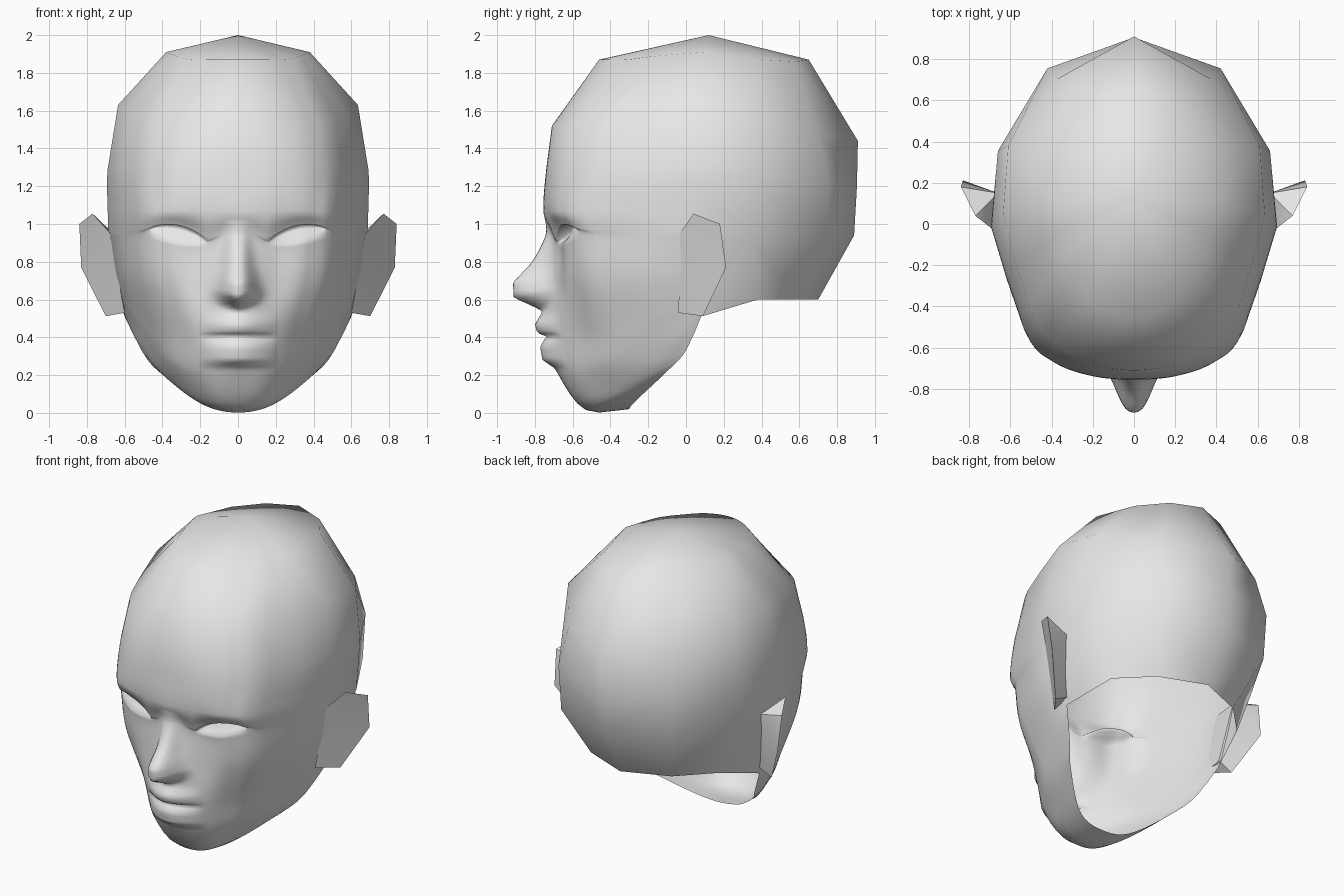
import bpy, bmesh, math
from mathutils import Vector

if "Cube" in bpy.data.objects:
    bpy.data.objects.remove(bpy.data.objects["Cube"])

skin = bpy.data.materials.new("light_grey")
skin.diffuse_color = (0.8, 0.8, 0.8, 1)
skin.use_nodes = True
skin.node_tree.nodes["Principled BSDF"].inputs["Base Color"].default_value = skin.diffuse_color

# Front half: levels from crown to jaw rim, columns from centre line to side
CROWN = [
    [(0, -.46, 1.87), (.14, -.42, 1.87), (.25, -.32, 1.87), (.33, -.15, 1.89), (.38, .10, 1.91)],
    [(0, -.71, 1.52), (.20, -.68, 1.52), (.38, -.58, 1.53), (.51, -.40, 1.56), (.635, .05, 1.63)],
    [(0, -.74, 1.29), (.22, -.72, 1.29), (.41, -.63, 1.29), (.55, -.44, 1.29), (.69, .00, 1.29)],
]
FACE = [
    [(0, -.755, 1.07), (.20, -.735, 1.07), (.39, -.67, 1.07), (.53, -.52, 1.07), (.69, -.02, 1.10)],
    [(0, -.72, .93), (.20, -.67, .93), (.38, -.63, .93), (.53, -.48, .93), (.685, .00, .95)],
    [(0, -.75, .70), (.20, -.67, .70), (.36, -.61, .70), (.51, -.45, .70), (.66, .02, .75)],
    [(0, -.76, .42), (.17, -.69, .42), (.30, -.57, .42), (.45, -.37, .44), (.64, .05, .64)],
    [(0, -.68, .21), (.15, -.64, .20), (.27, -.53, .22), (.42, -.32, .31), (.62, .07, .57)],
    [(0, -.53, .015), (.15, -.50, .04), (.29, -.35, .12), (.46, -.14, .28), (.61, .075, .54)],
    [(0, -.30, .02), (.20, -.27, .06), (.42, -.10, .22), (.51, .00, .33), (.60, .08, .51)],
]
# Back half: coarse columns from behind the ear to the back centre line
BACK = [
    [(.33, .40, 1.87), (.20, .58, 1.86), (0, .65, 1.87)],
    [(.61, .38, 1.58), (.38, .70, 1.48), (0, .91, 1.44)],
    [(.66, .355, 1.25), (.42, .755, 1.22), (0, .905, 1.20)],
    [(.63, .36, .92), (.41, .74, .92), (0, .89, .94)],
    [(.50, .38, .60), (.30, .58, .60), (0, .70, .60)],
]
STEPS = [1, 1, 4, 18, 10, 16, 14, 4, 3]      # rows between successive levels
BACK_LEVELS = [0, 1, 2, 4, 9]                # front levels the back rows meet

# Feature profiles: (height, forward amount)
NOSE = [(.54, 0), (.565, .05), (.61, .155), (.69, .165), (.78, .09), (.84, .06), (.95, .02), (1.02, 0)]
LIPS = [(.235, 0), (.28, .042), (.35, .027), (.385, 0), (.40, -.028), (.425, .028), (.47, .035), (.53, 0)]


def lerp_table(x, table):
    if x <= table[0][0]:
        return table[0][1]
    for (a, fa), (b, fb) in zip(table, table[1:]):
        if x <= b:
            return fa + (fb - fa) * (x - a) / (b - a)
    return table[-1][1]


def spline(points, t, mirrored=False):
    """Smooth curve through the points; a mirrored one starts on the centre line."""
    p = [Vector(q) for q in points]
    first = Vector((-p[1].x, p[1].y, p[1].z)) if mirrored else 2 * p[0] - p[1]
    p = [first] + p + [2 * p[-1] - p[-2]]
    i = min(int(t), len(points) - 2)
    f = t - i
    a, b, c, d = p[i:i + 4]
    return 0.5 * (2 * b + (c - a) * f + (2 * a - 5 * b + 4 * c - d) * f ** 2
                  + (3 * b - a - 3 * c + d) * f ** 3)


def sculpt(p):
    """Add the nose, lips and eyes to a point of the base face."""
    x, y, z = p
    # nose, with its underside rising to the sides
    amount = lerp_table(z - 0.3 * x if z < .64 else z, NOSE)
    width = lerp_table(z, [(.64, .10), (.78, .07), (.95, .055)])
    y -= amount * math.exp(-(x / width) ** 3)
    # lips
    if x < .21 and y < -.5:
        y -= lerp_table(z, LIPS) * (1 - (x / .21) ** 2)
    # eye: rows are bent along the lids, then the opening is set back
    if .82 < z < 1.07:
        s = (x - .165) / .305
        sc = min(max(s, 0), 1)
        w = max(0, 1 - abs(s - sc) * 3)
        arch = math.sin(math.pi * sc)
        line = .905 + .065 * sc
        lower, upper = line - .028 * arch - .002, line + .05 * arch ** .8 + .002
        new = lerp_table(z, [(.82, .82), (.92, lower), (.96, upper), (1.07, 1.07)])
        if 0 < s < 1 and .92 < z < .96:
            y += (.015 + .055 * (z - .92) / .04) * arch ** .5
        z += (new - z) * w
    return Vector((x, y, z))


def finish(name, bm):
    me = bpy.data.meshes.new(name)
    bm.to_mesh(me)
    bm.free()
    me.materials.append(skin)
    for poly in me.polygons:
        poly.use_smooth = True
    ob = bpy.data.objects.new(name, me)
    bpy.context.collection.objects.link(ob)
    mirror = ob.modifiers.new("mirror", 'MIRROR')
    mirror.use_clip = True
    mirror.merge_threshold = 0.0005
    return ob


# Head shell, open underneath along the jaw
levels = CROWN + FACE
us = [i / 10 for i in range(27)] + [2.8, 3, 3.5, 4]
vs = [k + i / n for k, n in enumerate(STEPS) for i in range(n)] + [len(STEPS)]
bm = bmesh.new()
grid = []
for v in vs:
    row = [spline([lev[c] for lev in levels], v) for c in range(5)]
    row[0].x = 0
    points = [spline(row, u, True) for u in us]
    points[0].x = 0
    grid.append([bm.verts.new(sculpt(p)) for p in points])
for r0, r1 in zip(grid, grid[1:]):
    for j in range(len(us) - 1):
        bm.faces.new((r0[j], r1[j], r1[j + 1], r0[j + 1]))

# Back of the skull, joined to the finer side edge of the face
back = [[bm.verts.new(p) for p in row] for row in BACK]
rows = [sum(STEPS[:k]) for k in BACK_LEVELS]
for k in range(len(back) - 1):
    side = [grid[i][-1] for i in range(rows[k], rows[k + 1] + 1)]
    bm.faces.new(side + [back[k + 1][0], back[k][0]])
    for j in range(2):
        bm.faces.new((back[k][j], back[k + 1][j], back[k + 1][j + 1], back[k][j + 1]))

# Top of the skull
apex = bm.verts.new((0, .12, 2))
ring = grid[0] + back[0]
for a, b in zip(ring, ring[1:]):
    bm.faces.new((apex, a, b))
finish("head", bm)

# Ears: a thin wedge with a front sheet and a back sheet
bm = bmesh.new()
outer = [(.77, .04, 1.055), (.84, .18, 1.0), (.83, .212, .77), (.70, .09, .512)]
top_in, low_in = (.68, -.03, .955), (.60, -.04, .53)
top_back, low_back = (.66, .15, .95), (.60, .09, .56)
o = [bm.verts.new(p) for p in outer]
ti, li, tb, lb = [bm.verts.new(p) for p in (top_in, low_in, top_back, low_back)]
for f in ((ti, li, o[3]), (ti, o[3], o[2]), (ti, o[2], o[1], o[0]),
          (tb, o[1], o[2]), (tb, o[2], o[3], lb), (ti, o[0], tb), (o[0], o[1], tb),
          (li, lb, o[3]), (ti, tb, lb, li)):
    bm.faces.new(f)
bmesh.ops.recalc_face_normals(bm, faces=bm.faces)
ears = finish("ears", bm)
bpy.context.view_layer.objects.active = ears
ears.select_set(True)
bpy.ops.object.shade_smooth_by_angle(angle=math.radians(40))
